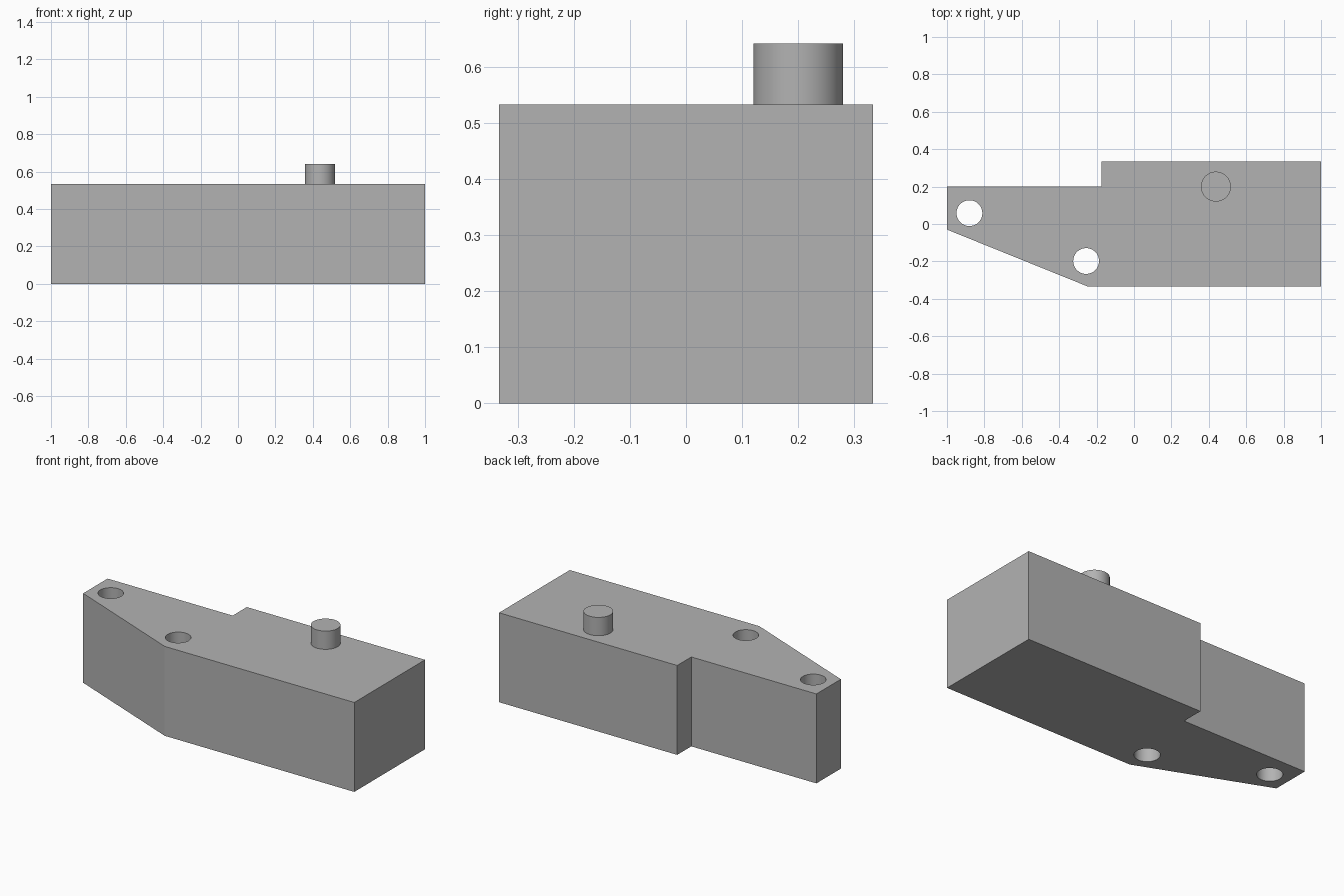
import bpy
import bmesh
from math import radians

if "Cube" in bpy.data.objects:
    bpy.data.objects.remove(bpy.data.objects["Cube"], do_unlink=True)

HEIGHT = 0.533

grey = bpy.data.materials.new("plain grey")
grey.use_nodes = True
colour = (0.45, 0.45, 0.45, 1)
grey.diffuse_color = colour
grey.node_tree.nodes["Principled BSDF"].inputs["Base Color"].default_value = colour


def cylinder(name, x, y, radius, bottom, top):
    bpy.ops.mesh.primitive_cylinder_add(
        vertices=64, radius=radius, depth=top - bottom,
        location=(x, y, (bottom + top) / 2))
    obj = bpy.context.object
    obj.name = name
    obj.data.materials.append(grey)
    return obj


def smooth(obj):
    bpy.ops.object.select_all(action="DESELECT")
    obj.select_set(True)
    bpy.context.view_layer.objects.active = obj
    bpy.ops.object.shade_smooth_by_angle(angle=radians(20))


# Block: stepped and tapered outline, extruded upward
outline = [(-1, -0.03), (-0.25, -0.333), (1, -0.333), (1, 0.333),
           (-0.175, 0.333), (-0.175, 0.2), (-1, 0.2)]
bm = bmesh.new()
base = bm.faces.new([bm.verts.new((x, y, 0)) for x, y in outline])
extruded = bmesh.ops.extrude_face_region(bm, geom=[base], use_keep_orig=True)
top_verts = [v for v in extruded["geom"] if isinstance(v, bmesh.types.BMVert)]
bmesh.ops.translate(bm, verts=top_verts, vec=(0, 0, HEIGHT))
bmesh.ops.recalc_face_normals(bm, faces=bm.faces)
mesh = bpy.data.meshes.new("block")
bm.to_mesh(mesh)
bm.free()
mesh.materials.append(grey)
block = bpy.data.objects.new("block", mesh)
bpy.context.collection.objects.link(block)

# Two holes bored right through the tapered end
for x, y in [(-0.88, 0.058), (-0.256, -0.198)]:
    cutter = cylinder("hole_cutter", x, y, 0.069, -0.1, HEIGHT + 0.1)
    cutter.hide_render = True
    bpy.context.view_layer.objects.active = block
    cut = block.modifiers.new("hole", "BOOLEAN")
    cut.operation = "DIFFERENCE"
    cut.solver = "EXACT"
    cut.object = cutter
    bpy.ops.object.modifier_apply(modifier=cut.name)
    bpy.data.objects.remove(cutter, do_unlink=True)
smooth(block)

# Round pin standing on the top
pin = cylinder("pin", 0.438, 0.2, 0.08, HEIGHT, 0.642)
smooth(pin)
